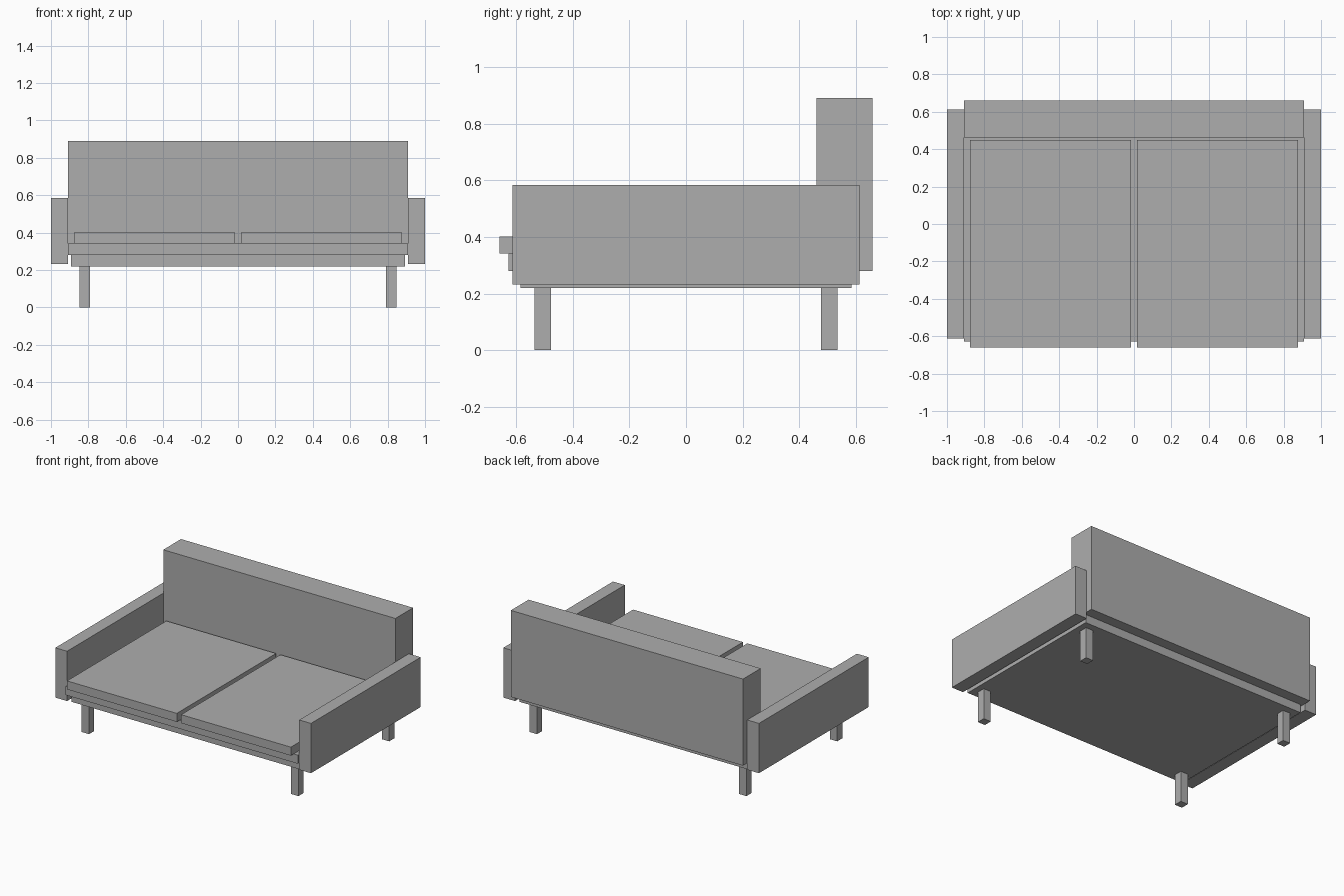
import bpy
import bmesh
from mathutils import Vector

cube = bpy.data.objects.get("Cube")
if cube:
    bpy.data.objects.remove(cube, do_unlink=True)

# One plain grey for the whole sofa
grey = bpy.data.materials.new("plain_grey")
grey.use_nodes = True
colour = (0.42, 0.42, 0.42, 1)
grey.diffuse_color = colour
grey.node_tree.nodes["Principled BSDF"].inputs["Base Color"].default_value = colour


def box(name, low, high):
    """Box between two opposite corners."""
    low, high = Vector(low), Vector(high)
    bm = bmesh.new()
    bmesh.ops.create_cube(bm, size=1)
    bmesh.ops.scale(bm, vec=high - low, verts=bm.verts)
    mesh = bpy.data.meshes.new(name)
    bm.to_mesh(mesh)
    bm.free()
    mesh.materials.append(grey)
    obj = bpy.data.objects.new(name, mesh)
    obj.location = (low + high) / 2
    bpy.context.collection.objects.link(obj)
    return obj


def pair(name, low, high):
    """The same box on the left (+x) and the right (-x)."""
    box("left_" + name, low, high)
    box("right_" + name, (-high[0], low[1], low[2]), (-low[0], high[1], high[2]))


# Base frame, seat deck and backrest
box("base_frame", (-0.892, -0.585, 0.22), (0.892, 0.585, 0.28))
box("seat_deck", (-0.908, -0.628, 0.28), (0.908, 0.462, 0.341))
box("backrest", (-0.908, 0.462, 0.279), (0.908, 0.66, 0.891))

# Arms and seat cushions
pair("arm", (0.908, -0.613, 0.232), (1.0, 0.613, 0.584))
pair("seat_cushion", (0.017, -0.66, 0.341), (0.876, 0.45, 0.401))

# Square legs
pair("front_leg", (0.79, -0.536, 0), (0.848, -0.478, 0.222))
pair("back_leg", (0.79, 0.478, 0), (0.848, 0.536, 0.222))
